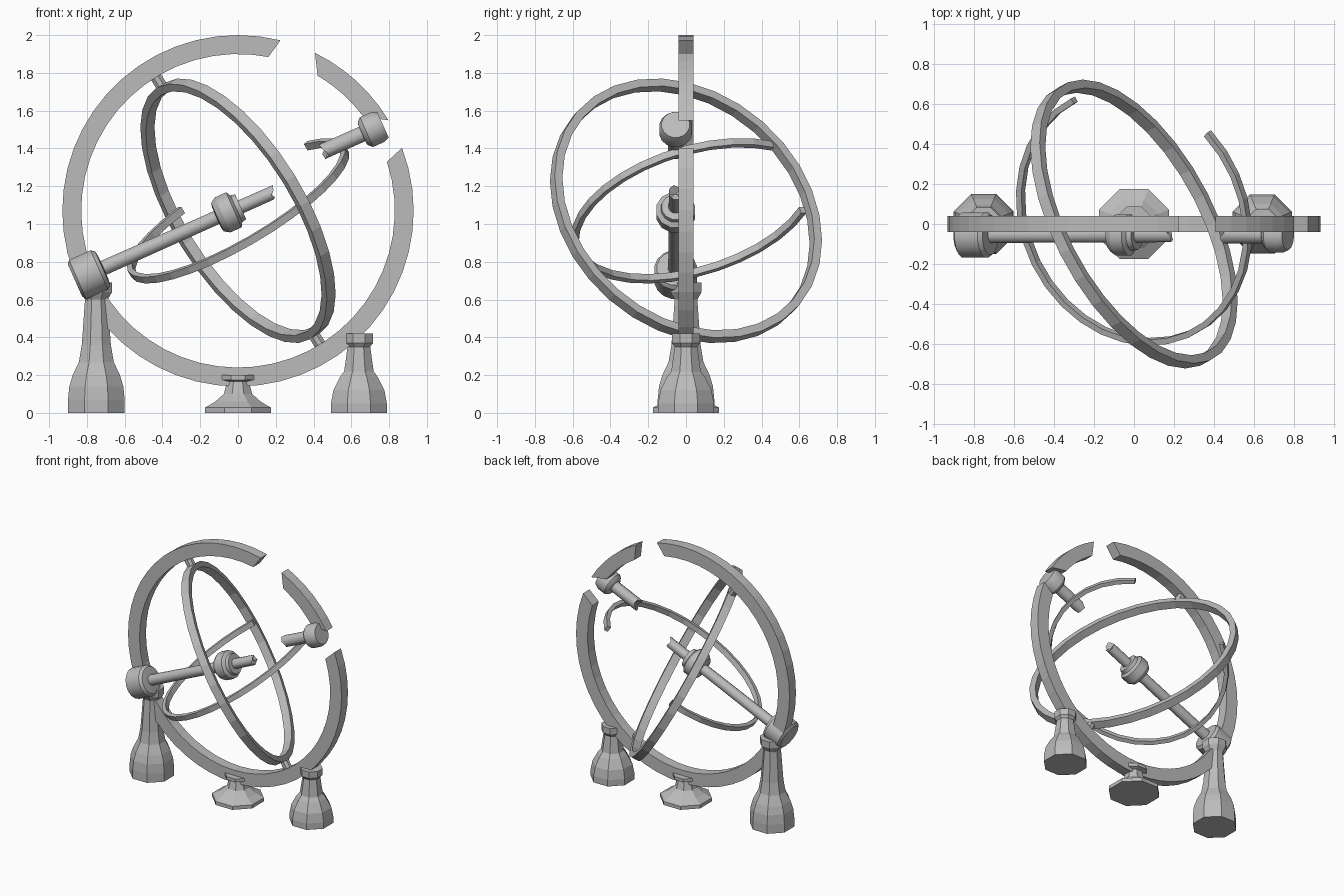
import bpy, bmesh, math, random
from mathutils import Vector, Matrix

if "Cube" in bpy.data.objects:
    bpy.data.objects.remove(bpy.data.objects["Cube"])

random.seed(4)
stone = bpy.data.materials.new("grey stone")
stone.diffuse_color = (0.5, 0.5, 0.5, 1)
stone.use_nodes = True
stone.node_tree.nodes["Principled BSDF"].inputs["Base Color"].default_value = stone.diffuse_color


def finish(bm, name, smooth=False):
    bmesh.ops.recalc_face_normals(bm, faces=bm.faces)
    me = bpy.data.meshes.new(name)
    bm.to_mesh(me)
    bm.free()
    me.materials.append(stone)
    ob = bpy.data.objects.new(name, me)
    bpy.context.collection.objects.link(ob)
    if smooth:
        bpy.ops.object.select_all(action='DESELECT')
        ob.select_set(True)
        bpy.context.view_layer.objects.active = ob
        bpy.ops.object.shade_smooth_by_angle(angle=math.radians(32))
    return ob


def ring(name, center, u, v, r_in, r_out, h, outer, inner=None, seg=32):
    """Rectangular-section arc; outer/inner give start and end angles of each rim."""
    inner = inner or outer
    center, u, v = Vector(center), Vector(u).normalized(), Vector(v).normalized()
    n = u.cross(v) * (h / 2)
    closed = abs(outer[1] - outer[0]) >= 360
    bm = bmesh.new()
    loops = []
    for i in range(seg if closed else seg + 1):
        t = i / seg

        def pt(r, span, side):
            a = math.radians(span[0] + (span[1] - span[0]) * t)
            return bm.verts.new(center + r * (u * math.cos(a) + v * math.sin(a)) + side * n)
        loops.append([pt(r_in, inner, -1), pt(r_out, outer, -1),
                      pt(r_out, outer, 1), pt(r_in, inner, 1)])
    pairs = list(zip(loops, loops[1:]))
    if closed:
        pairs.append((loops[-1], loops[0]))
    else:
        bm.faces.new(loops[0])
        bm.faces.new(loops[-1])
    for a, b in pairs:
        for k in range(4):
            bm.faces.new((a[k], a[(k + 1) % 4], b[(k + 1) % 4], b[k]))
    return finish(bm, name)


def lathe(name, base, axis, profile, sides, smooth=False, jag=0.0):
    """Turned solid along axis; profile is (radius, distance); jag breaks the far end."""
    quat = Vector((0, 0, 1)).rotation_difference(Vector(axis).normalized())
    mat = Matrix.Translation(base) @ quat.to_matrix().to_4x4()
    bm = bmesh.new()
    loops = []
    for j, (r, z) in enumerate(profile):
        last = jag and j == len(profile) - 1
        loops.append([bm.verts.new(mat @ Vector((
            r * math.cos((k + .5) * math.tau / sides),
            r * math.sin((k + .5) * math.tau / sides),
            z + (random.uniform(-jag, jag) if last else 0)))) for k in range(sides)])
    for a, b in zip(loops, loops[1:]):
        for k in range(sides):
            bm.faces.new((a[k], a[(k + 1) % sides], b[(k + 1) % sides], b[k]))
    bm.faces.new(loops[0])
    if jag:
        tip = bm.verts.new(mat @ Vector((0, 0, profile[-1][1] - jag)))
        for k in range(sides):
            bm.faces.new((loops[-1][k], loops[-1][(k + 1) % sides], tip))
    else:
        bm.faces.new(loops[-1])
    return finish(bm, name, smooth)


C = Vector((0, 0, 1.07))
X, Z = (1, 0, 0), (0, 0, 1)

# Broken outer ring: long arc and loose fragment
ring("outer_ring", C, X, Z, .83, .93, .08, (21, -284), (18.2, -281.2), 44)
ring("outer_ring_fragment", C, X, Z, .83, .93, .08, (64, 31), (59.5, 37), 6)

# Tilted whole ring with two pivot pins
t = math.radians(121.5)
a = Vector((math.cos(t), 0, math.sin(t)))
b = Vector((math.sin(t), 0, -math.cos(t))) * -.42 + Vector((0, .908, 0))
ring("middle_ring", C, a, b, .735, .78, .06, (0, 360))
for s, side in ((1, "upper"), (-1, "lower")):
    lathe(side + "_pivot_pin", C + a * s * .76, a * s, [(.033, 0), (.033, .08)], 8)

# Broken inner ring, slightly pushed back
e1 = Vector((.8616, 0, .5076))
e2 = Vector((.131, -.966, -.223))
ring("inner_ring", C + Vector((0, .04, 0)), e1, e2, .635, .665, .04, (-41, 247), None, 26)

# Broken sighting tube with end cap and centre collar
q = math.radians(24)
d = Vector((math.cos(q), 0, math.sin(q)))
start = Vector((-.785, -.055, .735))
lathe("tube", start, d, [(.041, 0), (.037, 1.06)], 12, True, .02)
lathe("tube_end_cap", start, d,
      [(.095, -.085), (.115, -.07), (.115, .055), (.10, .075), (.06, .08)], 16, True)
lathe("centre_collar", start + d * .805, d,
      [(.06, -.07), (.085, -.065), (.105, -.035), (.105, .03),
       (.08, .045), (.075, .07)], 12, True)
tip = Vector((.717, -.055, 1.503))
lathe("tube_fragment", tip, -d, [(.043, 0), (.043, .285)], 12, True, .02)
lathe("tube_fragment_cap", tip, d,
      [(.06, -.065), (.075, -.055), (.088, -.04), (.088, .025), (.075, .055)], 16, True)

# Eight-sided pedestals (profile given as flat-to-centre distances)
posts = {
    "left_pedestal": (-.75, [(.15, 0), (.15, .07), (.143, .14), (.125, .2), (.092, .27),
                             (.077, .36), (.06, .6), (.083, .64), (.083, .69)]),
    "centre_pedestal": (0, [(.174, 0), (.174, .028), (.12, .06), (.075, .1), (.058, .165),
                            (.088, .175), (.088, .2)]),
    "right_pedestal": (.64, [(.148, 0), (.148, .05), (.135, .12), (.1, .19), (.078, .22),
                             (.06, .35), (.075, .37), (.075, .42)]),
}
for name, (x, prof) in posts.items():
    k = 1 / math.cos(math.pi / 8)
    lathe(name, Vector((x, 0, 0)), Z, [(r * k, z) for r, z in prof], 8)
